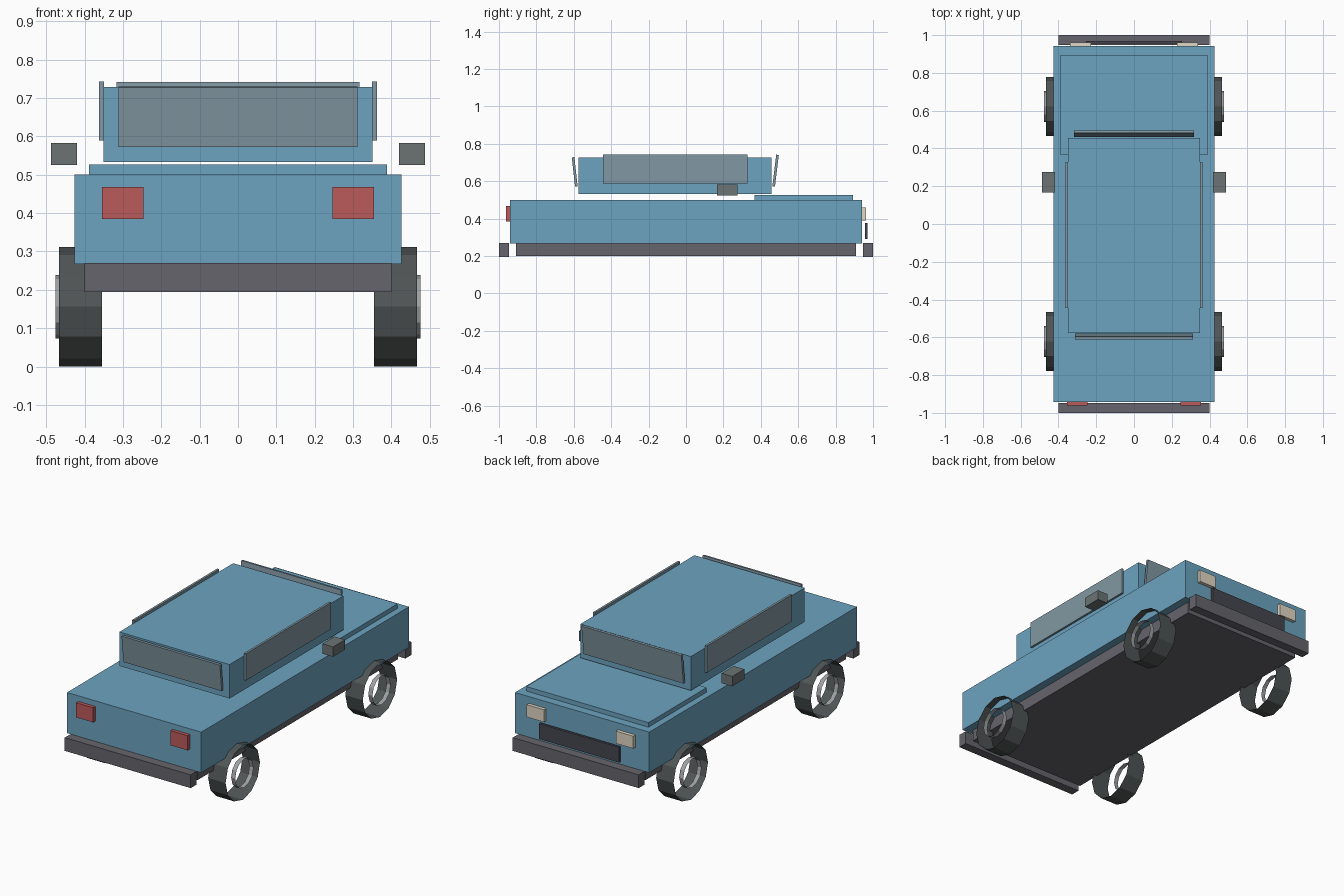
import bpy
from math import pi

if "Cube" in bpy.data.objects:
    bpy.data.objects.remove(bpy.data.objects["Cube"])


def material(name, color):
    m = bpy.data.materials.new(name)
    m.diffuse_color = (*color, 1)
    m.use_nodes = True
    m.node_tree.nodes["Principled BSDF"].inputs["Base Color"].default_value = m.diffuse_color
    return m


BLUE = material("blue_paint", (0.15, 0.37, 0.53))
GLASS = material("window_glass", (0.22, 0.31, 0.36))
TRIM = material("dark_trim", (0.13, 0.13, 0.15))
GRILLE = material("grille_grey", (0.06, 0.06, 0.08))
RUBBER = material("rubber", (0.08, 0.09, 0.09))
STEEL = material("hub_steel", (0.35, 0.36, 0.37))
MIRROR = material("mirror_grey", (0.15, 0.17, 0.17))
RED = material("tail_red", (0.5, 0.1, 0.1))
CREAM = material("lamp_cream", (0.75, 0.68, 0.55))


def box(name, x, y, z, mat, tilt=0):
    """Box from (min, max) ranges, optionally tilted about x."""
    bpy.ops.mesh.primitive_cube_add(
        size=1, location=[sum(r) / 2 for r in (x, y, z)], rotation=(tilt, 0, 0))
    o = bpy.context.object
    o.name = name
    o.scale = [r[1] - r[0] for r in (x, y, z)]
    o.data.materials.append(mat)


def pair(name, x, y, z, mat):
    """Mirrored left and right boxes."""
    box(name + "_right", x, y, z, mat)
    box(name + "_left", (-x[1], -x[0]), y, z, mat)


def ring(name, x, y, z, radius, mat):
    """Open 12-sided tube lying along x."""
    bpy.ops.mesh.primitive_cylinder_add(
        vertices=12, radius=radius, depth=x[1] - x[0], end_fill_type='NOTHING',
        location=(sum(x) / 2, y, z), rotation=(0, pi / 2, 0))
    o = bpy.context.object
    o.name = name
    o.data.materials.append(mat)


# Body, chassis and cabin
box("chassis", (-.38, .38), (-.91, .91), (.20, .27), TRIM)
box("body", (-.426, .426), (-.942, .942), (.267, .50), BLUE)
box("hood", (-.388, .388), (.366, .894), (.498, .526), BLUE)
box("cabin", (-.35, .35), (-.576, .456), (.533, .728), BLUE)

# Windows
box("windshield", (-.317, .317), (.472, .486), (.572, .742), GLASS, -.12)
box("end_window", (-.312, .312), (-.602, -.588), (.572, .729), GLASS, .11)
pair("side_window", (.349, .362), (-.445, .328), (.589, .743), GLASS)

# Bumpers and grille
box("front_bumper", (-.40, .40), (.947, 1), (.194, .27), TRIM)
box("rear_bumper", (-.40, .40), (-1, -.947), (.194, .27), TRIM)
box("grille", (-.255, .255), (.956, .97), (.29, .378), GRILLE)

# Lamps and mirrors
pair("headlight", (.228, .338), (.936, .962), (.39, .461), CREAM)
pair("tail_light", (.246, .354), (-.962, -.936), (.384, .468), RED)
pair("wing_mirror", (.419, .487), (.167, .276), (.525, .582), MIRROR)

# Wheels
for side, s in (("right", 1), ("left", -1)):
    for end, y in (("front", .622), ("rear", -.622)):
        ring(f"{end}_{side}_tyre", sorted((s * .355, s * .466)), y, .156, .156, RUBBER)
        ring(f"{end}_{side}_hub", sorted((s * .45, s * .476)), y, .156, .083, STEEL)
